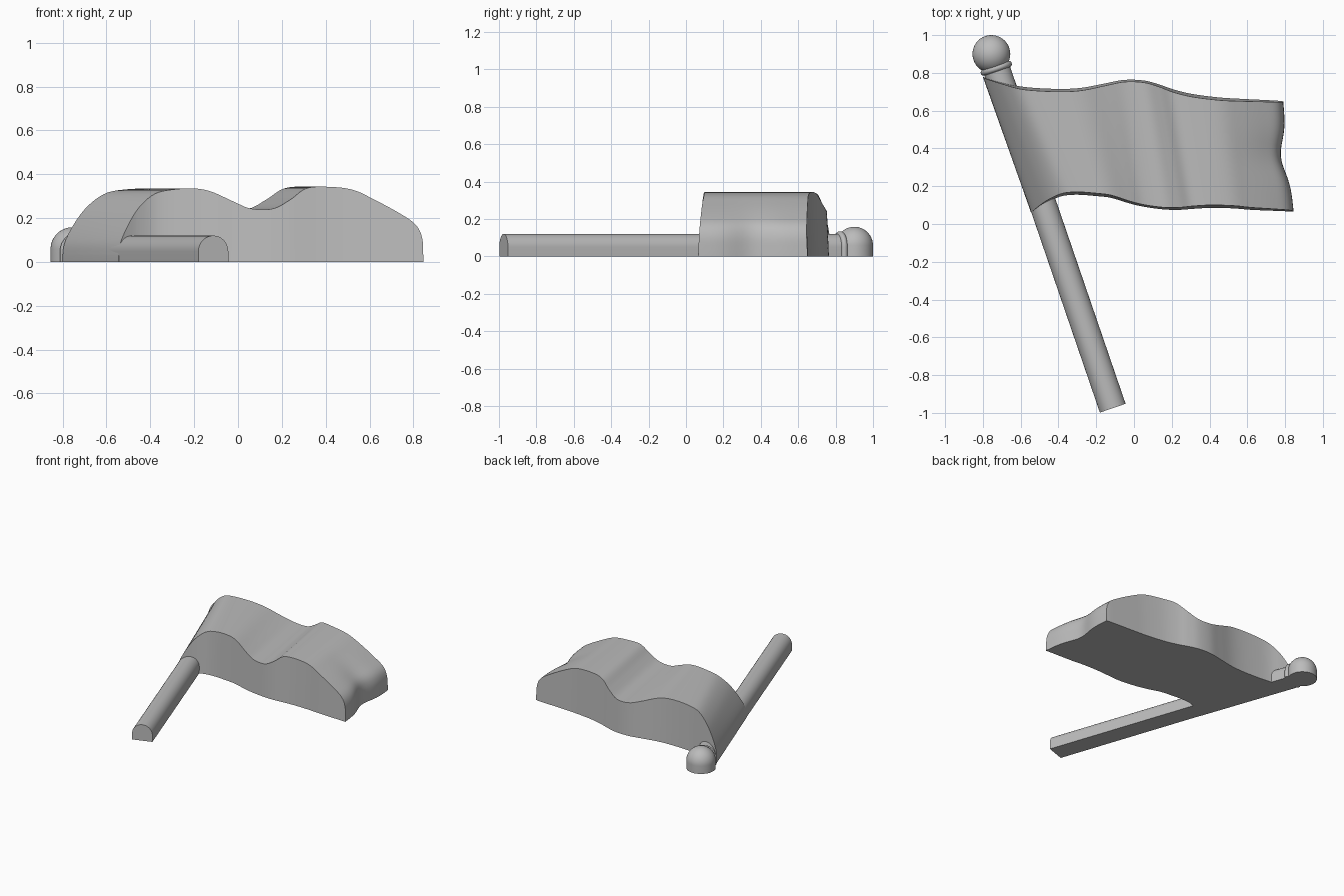
import bpy, bmesh, math
from mathutils import Vector

if "Cube" in bpy.data.objects:
    bpy.data.objects.remove(bpy.data.objects["Cube"], do_unlink=True)

GREY = (0.5, 0.5, 0.5, 1.0)
mat = bpy.data.materials.new("plain grey")
mat.use_nodes = True
mat.diffuse_color = GREY
mat.node_tree.nodes["Principled BSDF"].inputs["Base Color"].default_value = GREY


def loft(name, rings, angle=40):
    """Skin equal, even-sized rings and close both ends with strips of quads."""
    bm = bmesh.new()
    loops = [[bm.verts.new(p) for p in ring] for ring in rings]
    n = len(loops[0])
    for a, b in zip(loops, loops[1:]):
        for i in range(n):
            j = (i + 1) % n
            bm.faces.new((a[i], a[j], b[j], b[i]))
    for loop in (loops[0], loops[-1]):
        for i in range(n // 2 - 1):
            bm.faces.new((loop[i], loop[i + 1], loop[n - 2 - i], loop[n - 1 - i]))
    bmesh.ops.recalc_face_normals(bm, faces=bm.faces)
    mesh = bpy.data.meshes.new(name)
    bm.to_mesh(mesh)
    bm.free()
    mesh.materials.append(mat)
    obj = bpy.data.objects.new(name, mesh)
    bpy.context.collection.objects.link(obj)
    bpy.ops.object.select_all(action='DESELECT')
    obj.select_set(True)
    bpy.context.view_layer.objects.active = obj
    bpy.ops.object.shade_smooth_by_angle(angle=math.radians(angle))
    return obj


def smooth_path(points, steps):
    """Catmull-Rom interpolation of rows of numbers."""
    rows = [Vector(p) for p in points]
    out = []
    for k in range(len(rows) - 1):
        p0, p1 = rows[max(k - 1, 0)], rows[k]
        p2, p3 = rows[k + 1], rows[min(k + 2, len(rows) - 1)]
        for s in range(steps):
            t = s / steps
            out.append(0.5 * (2 * p1 + (p2 - p0) * t
                              + (2 * p0 - 5 * p1 + 4 * p2 - p3) * t * t
                              + (3 * p1 - p0 - 3 * p2 + p3) * t ** 3))
    return out + [rows[-1]]


# Flag: each station is front x, front y, back x, back y, height
stations = [
    (-0.545, 0.06, -0.80, 0.78, 0.03), (-0.535, 0.065, -0.79, 0.775, 0.09),
    (-0.50, 0.09, -0.75, 0.765, 0.17), (-0.45, 0.12, -0.69, 0.75, 0.25),
    (-0.38, 0.148, -0.61, 0.73, 0.31), (-0.30, 0.155, -0.52, 0.72, 0.33),
    (-0.20, 0.148, -0.38, 0.715, 0.335), (-0.12, 0.138, -0.27, 0.722, 0.32),
    (-0.02, 0.108, -0.15, 0.745, 0.275), (0.06, 0.09, -0.05, 0.763, 0.243),
    (0.16, 0.077, 0.05, 0.76, 0.243), (0.24, 0.075, 0.13, 0.74, 0.285),
    (0.31, 0.08, 0.21, 0.712, 0.335), (0.40, 0.085, 0.31, 0.688, 0.343),
    (0.52, 0.083, 0.45, 0.67, 0.33), (0.62, 0.075, 0.56, 0.663, 0.285),
    (0.74, 0.07, 0.68, 0.657, 0.22), (0.81, 0.067, 0.755, 0.653, 0.17),
    (0.84, 0.065, 0.785, 0.65, 0.11), (0.845, 0.065, 0.79, 0.65, 0.03)]
ROWS = 20


def flag_ring(st):
    xf, yf, xb, yb, h = st
    ripple = max(0.0, (xf - 0.45) / 0.395) ** 2   # wavy free end
    top, bottom = [], []
    for i in range(ROWS + 1):
        v = i / ROWS
        x = xf + (xb - xf) * v - 0.04 * ripple * math.exp(-((v - 0.5) / 0.2) ** 2)
        y = yf + (yb - yf) * v
        lean = 0.015 * (1 - 2 * v) * h / 0.34      # walls taper slightly
        top.append((x, y + lean, h))
        bottom.append((x, y, 0))
    return top + bottom[::-1]


loft("flag", [flag_ring(s) for s in smooth_path(stations, 5)])

# Pole and collar: arched section with a flat base, swept along the pole line
FOOT, TIP = Vector((-0.1125, -0.975, 0)), Vector((-0.755, 0.9, 0))
along = (TIP - FOOT).normalized()
across = Vector((along.y, -along.x, 0))


def arch(dist, r, spring=0.048, n=24):
    c = FOOT + along * dist
    pts = [c - across * r]
    for i in range(n):
        a = math.pi * (1 - i / (n - 1))
        pts.append(c + across * r * math.cos(a) + Vector((0, 0, spring + r * math.sin(a))))
    return pts + [c + across * r]


loft("pole", [arch(0, 0.072), arch(1.95, 0.072)])
loft("pole_collar", [arch(d, r) for d, r in (
    (1.885, 0.071), (1.889, 0.081), (1.897, 0.086), (1.907, 0.086),
    (1.915, 0.081), (1.919, 0.071))])

# Finial: ball whose lower half drops straight to the ground
R, MID, SIDES = 0.1, 0.058, 40
profile = [(0, R)] + [(MID + R * math.sin(a), R * math.cos(a))
                      for a in (math.radians(d) for d in (*range(0, 90, 6), 88))]
loft("pole_finial", [[TIP + Vector((r * math.cos(t), r * math.sin(t), z))
                      for t in (2 * math.pi * k / SIDES for k in range(SIDES))]
                     for z, r in profile])
